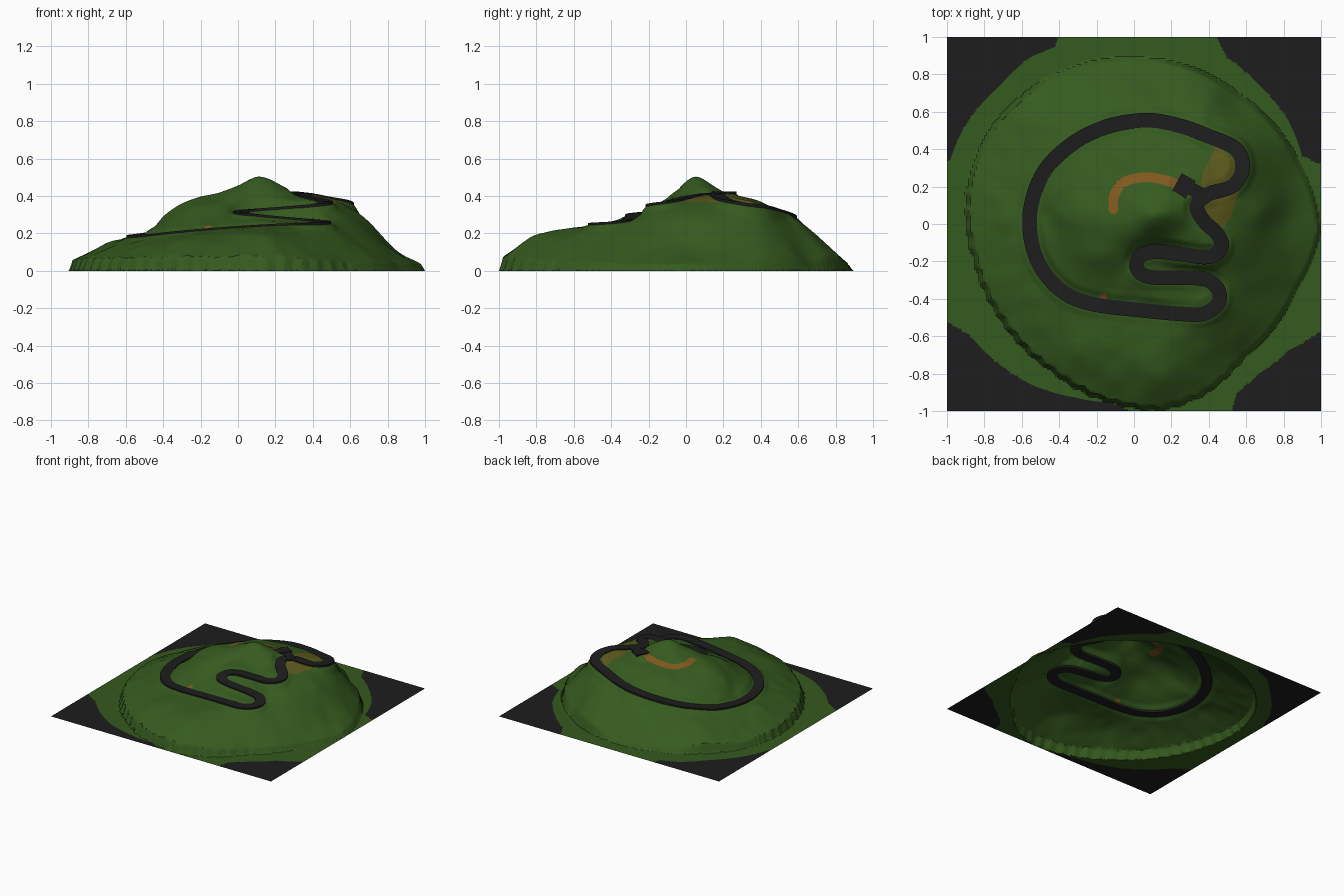
import bpy, bmesh, math
from mathutils import Vector, kdtree, noise

if "Cube" in bpy.data.objects:
    bpy.data.objects.remove(bpy.data.objects["Cube"])

N = 190                      # terrain cells per side
CELL = 2 / N
ROAD_HALF, TRACK_HALF = 0.039, 0.026

# Road centre line (x, y, z), a closed loop down and back up the hill
ROAD = [(.40, .16, .405), (.53, .205, .38), (.58, .30, .36), (.545, .40, .345), (.41, .465, .325),
        (.245, .525, .305), (.07, .555, .285), (-.13, .525, .258), (-.315, .44, .225), (-.475, .29, .197),
        (-.55, .10, .186), (-.55, -.085, .183), (-.49, -.245, .186), (-.37, -.37, .20), (-.21, -.43, .217),
        (.03, -.46, .235), (.245, -.48, .247), (.37, -.48, .25), (.445, -.43, .254), (.455, -.365, .26),
        (.405, -.305, .268), (.30, -.287, .278), (.085, -.283, .298), (.016, -.235, .308), (.03, -.175, .318),
        (.11, -.147, .327), (.245, -.16, .337), (.395, -.176, .35), (.465, -.13, .362), (.45, -.06, .375),
        (.37, .02, .395), (.335, .10, .408)]
SPUR = [(.39, .145, .408), (.33, .175, .415), (.27, .205, .418)]
LOT = [(.302, .18, .42), (.228, .222, .42)]
TRACK = [(-.11, .08), (-.105, .155), (-.05, .225), (.06, .25), (.165, .235), (.25, .205)]

# Spot heights away from the road
SPOTS = [(.11, .05, .50), (.05, .05, .483), (.17, .05, .485), (.11, .11, .478), (.1, -.01, .468),
         (-.02, .06, .448), (-.1, .1, .41), (0, .24, .395), (.15, .24, .402), (.24, .08, .45),
         (-.2, .05, .395), (-.3, .05, .36), (-.4, .05, .29), (-.46, .05, .215),
         (-.1, .38, .345), (.1, .4, .36), (.3, .35, .385), (.44, .3, .385), (.5, .08, .375),
         (-.2, -.18, .34), (-.32, -.2, .275), (-.1, -.35, .255), (0, -.08, .405), (.15, -.09, .375),
         (.26, -.04, .40), (-.7, 0, .15), (-.8, 0, .095), (-.5, -.5, .14), (.1, -.7, .215),
         (.15, -.82, .185), (-.3, -.7, .16), (.68, .05, .275), (.79, 0, .14), (.65, .28, .30),
         (.6, -.4, .18), (.5, -.6, .15), (.38, .6, .26), (.42, .7, .15), (.05, .65, .23),
         (.05, .76, .11), (-.42, .55, .17), (-.6, .62, .09), (-.68, -.3, .12), (.7, .48, .14)]

# Foot of the hill: angle, radius and height of the rim about the hill centre
CX, CY = .05, -.03
RIM = [(0, .95, .025), (23, .91, .02), (54, .89, .02), (88, .92, .015), (123, .96, .025), (149, .98, .04),
       (168, .965, .05), (190, .92, .055), (212, .90, .06), (236, .90, .06), (259, .94, .06),
       (275, .97, .06), (290, .94, .05), (308, .87, .035), (339, .88, .025), (360, .95, .025)]
# Inner border of the dark corners: angle and radius about the origin
CORNER = [(0, 1.3), (15, 1.2), (18, 1.04), (22, .97), (35, .995), (48, 1.0), (61, 1.02), (66, 1.09), (70, 1.3),
          (109, 1.3), (112, 1.08), (114, 1.035), (122, 1.05), (134, 1.03), (150, 1.045), (161, 1.04),
          (166, 1.3), (204, 1.3), (207, 1.13), (214, 1.06), (226, 1.04), (237, 1.02), (251, .98),
          (268, .955), (271, 1.3), (295, 1.3), (298, 1.12), (301, 1.06), (309, 1.04), (321, 1.07),
          (330, 1.15), (334, 1.3), (360, 1.3)]
CLEARING = [(.36, -.04), (.47, -.04), (.52, .04), (.57, .2), (.55, .33), (.44, .42), (.36, .25)]


def lookup(table, a, k=1):
    for p, q in zip(table, table[1:]):
        if a <= q[0]:
            return p[k] + (q[k] - p[k]) * (a - p[0]) / (q[0] - p[0])
    return table[-1][k]


def spline(points, closed, steps=14):
    pts = [Vector(p) if len(p) == 3 else Vector((*p, 0)) for p in points]
    n, out = len(pts), []
    pick = lambda i: pts[i % n] if closed else pts[max(0, min(n - 1, i))]
    for i in range(n if closed else n - 1):
        a, b, c, d = (pick(i + k) for k in (-1, 0, 1, 2))
        for s in range(steps):
            t = s / steps
            out.append(.5 * (2 * b + (c - a) * t + (2 * a - 5 * b + 4 * c - d) * t * t
                             + (3 * b - a - 3 * c + d) * t ** 3))
    return out if closed else out + [pts[-1]]


def make_tree(points):
    tree = kdtree.KDTree(len(points))
    for i, p in enumerate(points):
        tree.insert((p.x, p.y, 0), i)
    tree.balance()
    return tree


road_pts = spline(ROAD, True) + spline(SPUR, False) + spline(LOT, False)
road_tree = make_tree(road_pts)
track_tree = make_tree(spline(TRACK, False))


def angle(x, y):
    return math.degrees(math.atan2(y, x)) % 360


# Signed distances to the borders of the coloured areas
def f_clearing(x, y):
    best = -9
    for (ax, ay), (bx, by) in zip(CLEARING, CLEARING[1:] + CLEARING[:1]):
        dx, dy = bx - ax, by - ay
        best = max(best, ((x - ax) * dy - (y - ay) * dx) / math.hypot(dx, dy))
    return best


def f_track(x, y):
    return min(track_tree.find((x, y, 0))[2] - TRACK_HALF, math.hypot(x + .165, y + .39) - .02)


def f_corner(x, y):
    return lookup(CORNER, angle(x, y)) - math.hypot(x, y)


FIELDS = [f_clearing, f_track, f_corner]

# Smooth surface through all known heights (radial basis interpolation)
known = ROAD + SPUR[2:] + SPOTS
for a, r, z in RIM[:-1]:
    known.append((CX + r * math.cos(math.radians(a)), CY + r * math.sin(math.radians(a)), z))
MEAN = sum(p[2] for p in known) / len(known)


def kernel(ax, ay, bx, by):
    return math.sqrt((ax - bx) ** 2 + (ay - by) ** 2 + .0012)


m = [[kernel(p[0], p[1], q[0], q[1]) for q in known] + [p[2] - MEAN] for p in known]
n = len(m)
for i in range(n):
    p = max(range(i, n), key=lambda r: abs(m[r][i]))
    m[i], m[p] = m[p], m[i]
    for r in range(i + 1, n):
        f = m[r][i] / m[i][i]
        if f:
            m[r] = [u - f * v for u, v in zip(m[r], m[i])]
weights = [0] * n
for i in reversed(range(n)):
    weights[i] = (m[i][n] - sum(m[i][j] * weights[j] for j in range(i + 1, n))) / m[i][i]


def height(x, y):
    a, r = angle(x - CX, y - CY), math.hypot(x - CX, y - CY)
    edge = lookup(RIM, a)
    if 165 < a < 310:                       # notched cliff on the left and front
        edge += .012 * (abs((a / 3) % 2 - 1) - .5)
    if r >= edge:
        return 0
    z = MEAN + sum(w * kernel(x, y, p[0], p[1]) for w, p in zip(weights, known))
    z += .006 * noise.noise(Vector((x * 9, y * 9, 2)))
    _, i, d = road_tree.find((x, y, 0))
    t = max(0, min(1, (d - .03) / .04))
    z = (road_pts[i].z - .003) * (1 - t) + z * t    # level road bed
    return max(0, z) * min(1, (edge - r) / .018)


MATS = {}
for name, col in [("asphalt", (.0125, .0125, .013)), ("dry_grass", (.105, .10, .012)),
                  ("dirt_track", (.22, .098, .013)), ("grass", (.036, .103, .0135))]:
    MATS[name] = bpy.data.materials.new(name)
    MATS[name].diffuse_color = (*col, 1)


def finish(name, bm, mats):
    mesh = bpy.data.meshes.new(name)
    bm.to_mesh(mesh)
    bm.free()
    obj = bpy.data.objects.new(name, mesh)
    bpy.context.collection.objects.link(obj)
    for mat in mats:
        mesh.materials.append(MATS[mat])
    bpy.ops.object.select_all(action='DESELECT')
    bpy.context.view_layer.objects.active = obj
    obj.select_set(True)
    bpy.ops.object.shade_smooth_by_angle(angle=math.radians(30))


# Hill terrain: one grid, its vertices pulled onto the colour borders
bm = bmesh.new()
bmesh.ops.create_grid(bm, x_segments=N, y_segments=N, size=1)
for v in bm.verts:
    x, y = v.co.x, v.co.y
    if max(abs(x), abs(y)) < .999:
        for f in FIELDS:
            d = f(x, y)
            if abs(d) < .6 * CELL:
                gx, gy = (f(x + .002, y) - d) / .002, (f(x, y + .002) - d) / .002
                g = gx * gx + gy * gy
                if g > .3:
                    x, y = x - d * gx / g, y - d * gy / g
                break
    x, y = max(-1, min(1, x)), max(-1, min(1, y))
    v.co = (x, y, height(x, y))
for face in bm.faces:
    c = face.calc_center_median()
    face.material_index = next((i for i, f in enumerate(FIELDS) if f(c.x, c.y) < 0), 3)
    if face.material_index == 2 and max(v.co.z for v in face.verts) > .003:
        face.material_index = 3
finish("hill_terrain", bm, ["dry_grass", "dirt_track", "asphalt", "grass"])


# Road slabs: a flat box section swept along a centre line
def slab(name, pts, closed, half, top=.006, bottom=-.014):
    bm, rings, k = bmesh.new(), [], len(pts)
    for i, p in enumerate(pts):
        a, b = (pts[i - 1], pts[(i + 1) % k]) if closed else (pts[max(0, i - 1)], pts[min(k - 1, i + 1)])
        side = Vector((a.y - b.y, b.x - a.x, 0)).normalized() * half
        rings.append([bm.verts.new(p + side * s + Vector((0, 0, h)))
                      for s, h in ((-1, bottom), (1, bottom), (1, top), (-1, top))])
    for i in range(k if closed else k - 1):
        r, q = rings[i], rings[(i + 1) % k]
        for j in range(4):
            bm.faces.new((r[j], r[(j + 1) % 4], q[(j + 1) % 4], q[j]))
    if not closed:
        bm.faces.new(rings[0])
        bm.faces.new(rings[-1])
    bmesh.ops.recalc_face_normals(bm, faces=bm.faces)
    finish(name, bm, ["asphalt"])


slab("loop_road", spline(ROAD, True, 6), True, ROAD_HALF)
slab("spur_road", spline(SPUR, False, 4), False, .034, .0055, -.0135)
slab("parking_lot", spline(LOT, False, 2), False, .056, .005)

for m in bpy.data.materials:
    if m.users and not m.is_grease_pencil:
        m.use_nodes = True
        m.node_tree.nodes["Principled BSDF"].inputs["Base Color"].default_value = m.diffuse_color
